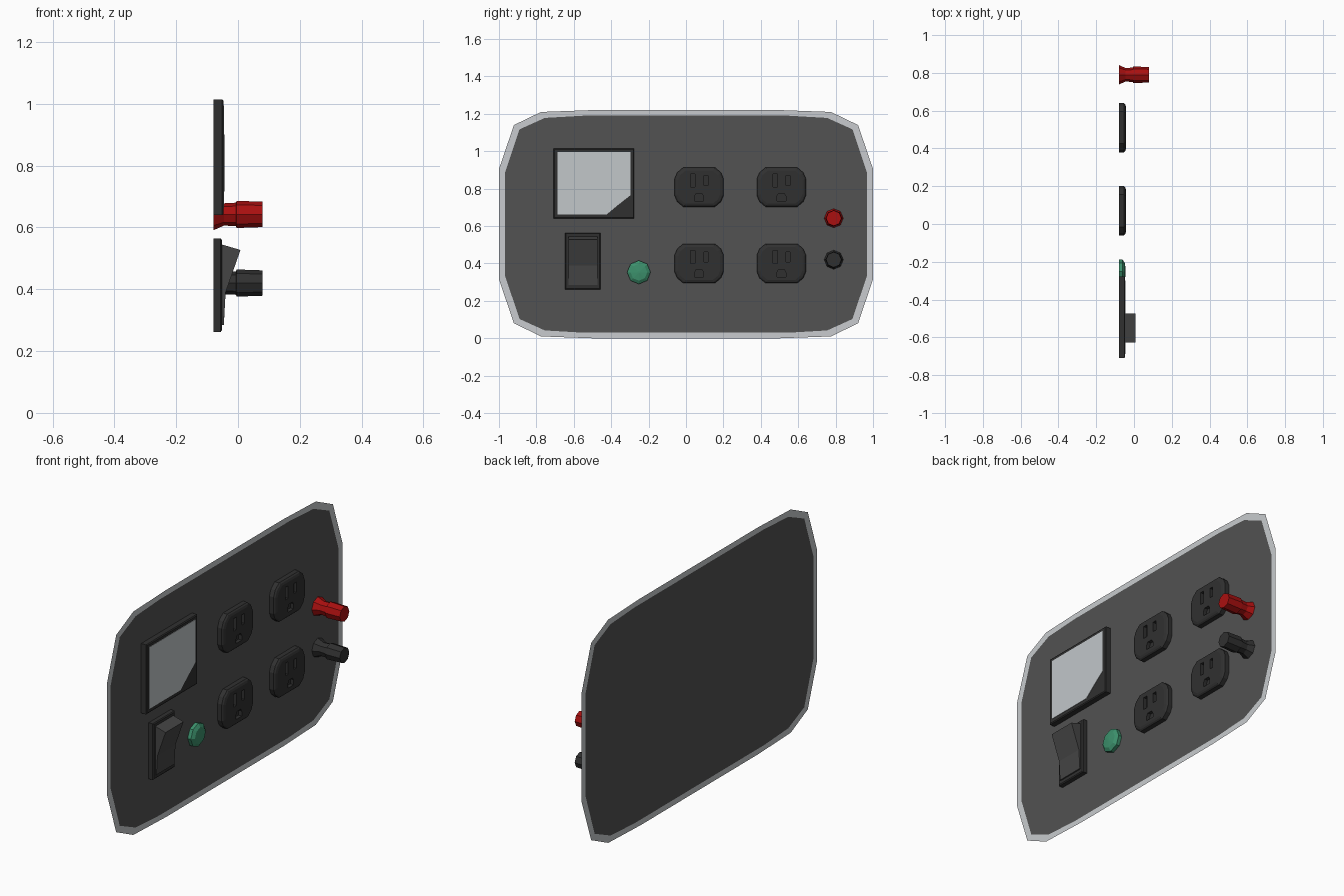
import bpy, bmesh, math

if "Cube" in bpy.data.objects:
    bpy.data.objects.remove(bpy.data.objects["Cube"])

X0 = -0.08   # plane of the sheet; everything faces +x


def material(name, r, g, b):
    m = bpy.data.materials.new(name)
    m.diffuse_color = (r, g, b, 1)
    m.use_nodes = True
    m.node_tree.nodes["Principled BSDF"].inputs["Base Color"].default_value = m.diffuse_color
    return m


PANEL = material("charcoal panel", 0.085, 0.085, 0.085)
TRIM = material("light grey trim", 0.58, 0.60, 0.62)
BLACK = material("black plastic", 0.030, 0.030, 0.030)
ROCKER = material("dark grey rocker", 0.06, 0.06, 0.06)
GLASS = material("pale display", 0.54, 0.57, 0.59)
RED = material("red plastic", 0.40, 0.005, 0.005)
GREEN = material("green lens", 0.045, 0.28, 0.15)


def make(name, bm, *mats, recalc=True):
    if recalc:
        bmesh.ops.recalc_face_normals(bm, faces=bm.faces)
    me = bpy.data.meshes.new(name)
    bm.to_mesh(me)
    bm.free()
    for m in mats:
        me.materials.append(m)
    ob = bpy.data.objects.new(name, me)
    bpy.context.collection.objects.link(ob)
    return ob


def loft(name, outline, levels, mat, cy, cz):
    """Stack scaled copies of a (y, z) outline along x; levels = (x, scale_y, scale_z)."""
    bm = bmesh.new()
    rings = [[bm.verts.new((x, cy + y * sy, cz + z * sz)) for y, z in outline]
             for x, sy, sz in levels]
    n = len(outline)
    for a, b in zip(rings, rings[1:]):
        for i in range(n):
            j = (i + 1) % n
            bm.faces.new((a[i], a[j], b[j], b[i]))
    bm.faces.new(rings[0])
    bm.faces.new(rings[-1])
    return make(name, bm, mat)


def four_way(q):
    """Mirror a quarter outline into all four quadrants, counter-clockwise."""
    return (q + [(-y, z) for y, z in reversed(q)]
            + [(-y, -z) for y, z in q] + [(y, -z) for y, z in reversed(q)])


def ngon(n, r=1):
    return [(r * math.cos(2 * math.pi * i / n), r * math.sin(2 * math.pi * i / n))
            for i in range(n)]


RECT = [(1, 1), (-1, 1), (-1, -1), (1, -1)]

# Sheet panel with a pale border
outer = four_way([(1.0, 0.295), (0.92, 0.53), (0.775, 0.6), (0.5, 0.61)])
inner = four_way([(0.967, 0.277), (0.89, 0.507), (0.755, 0.568), (0.55, 0.58)])
bm = bmesh.new()
vo = [bm.verts.new((X0, y, z + 0.61)) for y, z in outer]
vi = [bm.verts.new((X0, y, z + 0.61)) for y, z in inner]
for i in range(len(vo)):
    j = (i + 1) % len(vo)
    bm.faces.new((vo[i], vo[j], vi[j], vi[i])).material_index = 1
bm.faces.new(vi)
make("panel_sheet", bm, PANEL, TRIM, recalc=False)

B = X0 + 0.001   # back of the mounted parts

# Meter: bevelled frame and pale display with one corner cut off
loft("meter_frame", RECT, [(B, 0.216, 0.187), (-0.051, 0.216, 0.187), (-0.047, 0.211, 0.182)],
     BLACK, -0.493, 0.827)
display = [(0.195, 0.166), (-0.195, 0.166), (-0.195, -0.166), (0.07, -0.166),
           (0.125, -0.12), (0.195, -0.065)]
loft("meter_display", display, [(-0.048, 1, 1), (-0.045, 1, 1)], GLASS, -0.493, 0.829)

# Rocker switch: bezel and kinked rocker
loft("switch_bezel", RECT, [(B, 0.094, 0.151), (-0.056, 0.094, 0.151), (-0.052, 0.089, 0.146)],
     BLACK, -0.552, 0.413)
profile = [(-0.06, 0.547), (0.008, 0.527), (-0.040, 0.39), (-0.046, 0.285), (-0.06, 0.282)]
bm = bmesh.new()
left = [bm.verts.new((x, -0.627, z)) for x, z in profile]
right = [bm.verts.new((x, -0.474, z)) for x, z in profile]
for i in range(len(profile)):
    j = (i + 1) % len(profile)
    bm.faces.new((left[i], left[j], right[j], right[i]))
bm.faces.new(left)
bm.faces.new(right)
make("switch_rocker", bm, ROCKER)

# Green indicator lamp: low octagonal dome
loft("indicator_lamp", ngon(8), [(B, 0.063, 0.063), (-0.060, 0.063, 0.063),
     (-0.048, 0.045, 0.045), (-0.044, 0.006, 0.006)], GREEN, -0.252, 0.353)

# Two binding posts
for name, mat, z in (("red_post", RED, 0.642), ("black_post", BLACK, 0.42)):
    levels = [(B, 0.051), (-0.045, 0.036), (-0.006, 0.038), (-0.005, 0.044), (0.08, 0.041)]
    loft(name, ngon(8), [(x, r, r) for x, r in levels], mat, 0.79, z)

# Four outlets with recessed slots
face = four_way([(0.131, 0.045), (0.117, 0.078), (0.085, 0.105)])
ground = [(0.024, 0.004), (0.015, 0.02), (-0.015, 0.02), (-0.024, 0.004),
          (-0.024, -0.02), (0.024, -0.02)]
for row, z in (("upper", 0.808), ("lower", 0.4)):
    for col, y in (("left", 0.07), ("right", 0.51)):
        tag = row + "_" + col
        ob = loft("outlet_" + tag, face, [(B, 1, 1), (-0.054, 1, 1), (-0.047, 0.95, 0.94),
                  (-0.043, 0.86, 0.84)], BLACK, y, z)
        holes = [("slot_a", RECT, 0.012, 0.034, -0.034, 0.035),
                 ("slot_b", RECT, 0.011, 0.027, 0.036, 0.035),
                 ("ground", ground, 1, 1, 0.0, -0.053)]
        for part, shape, sy, sz, dy, dz in holes:
            cut = loft("cutter_%s_%s" % (part, tag), shape,
                       [(-0.062, sy, sz), (-0.03, sy, sz)], BLACK, y + dy, z + dz)
            mod = ob.modifiers.new(part, "BOOLEAN")
            mod.operation = "DIFFERENCE"
            mod.solver = "EXACT"
            mod.object = cut
            cut.hide_render = True
            cut.hide_set(True)
